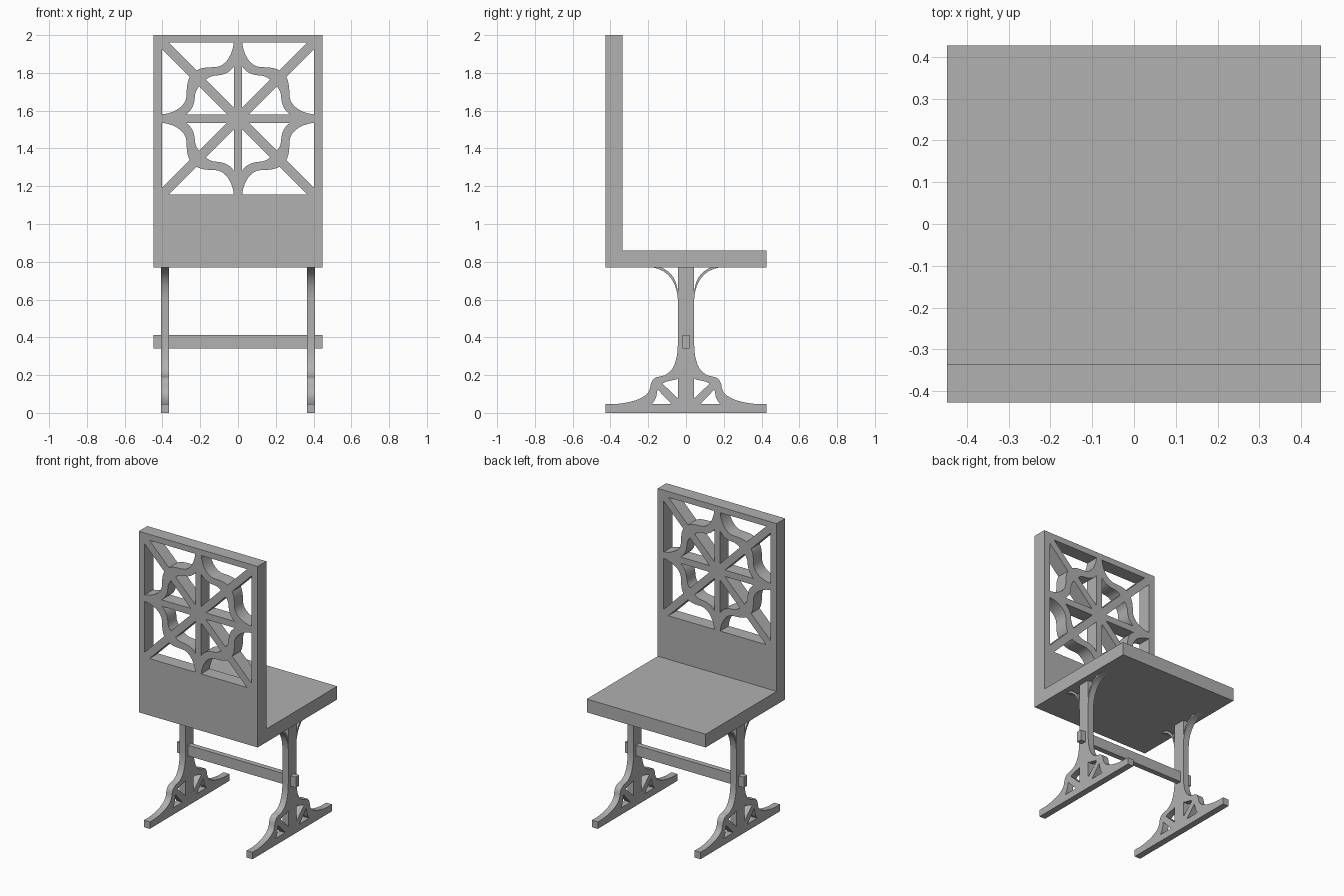
import bpy, bmesh, math
from mathutils import Matrix, Vector
from mathutils.geometry import interpolate_bezier

cube = bpy.data.objects.get("Cube")
if cube:
    bpy.data.objects.remove(cube)

grey = bpy.data.materials.new("plain grey")
grey.use_nodes = True
COLOUR = (0.44, 0.44, 0.44, 1)
grey.diffuse_color = COLOUR
grey.node_tree.nodes["Principled BSDF"].inputs["Base Color"].default_value = COLOUR

FRONT_PLANE = Matrix(((1, 0, 0), (0, 0, 1), (0, 1, 0)))   # (u, v, depth) -> x, z, y
SIDE_PLANE = Matrix(((0, 0, 1), (1, 0, 0), (0, 1, 0)))    # (u, v, depth) -> y, z, x


def link(name, bm):
    bmesh.ops.recalc_face_normals(bm, faces=bm.faces)
    mesh = bpy.data.meshes.new(name)
    bm.to_mesh(mesh)
    bm.free()
    mesh.materials.append(grey)
    ob = bpy.data.objects.new(name, mesh)
    bpy.context.collection.objects.link(ob)
    return ob


def box(name, x, y, z):
    bm = bmesh.new()
    bmesh.ops.create_cube(bm, size=1)
    for v in bm.verts:
        v.co = [lo + (c + 0.5) * (hi - lo) for c, (lo, hi) in zip(v.co, (x, y, z))]
    return link(name, bm)


def curve(*pts, n=8):
    """Chain of cubic curves: end, handle, handle, end, handle, handle, end..."""
    out = []
    for i in range(0, len(pts) - 1, 3):
        a, h, k, b = (Vector((*p, 0)) for p in pts[i:i + 4])
        out += [(p.x, p.y) for p in interpolate_bezier(a, h, k, b, n)][bool(i):]
    return out


def fretwork(name, loops, depth, plane, offset):
    """Extrude an outline with holes into a flat plate."""
    data = bpy.data.curves.new(name, "CURVE")
    data.dimensions = "2D"
    data.fill_mode = "BOTH"
    data.extrude = depth / 2
    for loop in loops:
        spline = data.splines.new("POLY")
        spline.points.add(len(loop) - 1)
        for point, (u, v) in zip(spline.points, loop):
            point.co = (u, v, 0, 1)
        spline.use_cyclic_u = True
    temp = bpy.data.objects.new(name, data)
    bpy.context.collection.objects.link(temp)
    graph = bpy.context.evaluated_depsgraph_get()
    mesh = bpy.data.meshes.new_from_object(temp.evaluated_get(graph))
    bm = bmesh.new()
    bm.from_mesh(mesh)
    bpy.data.objects.remove(temp)
    bpy.data.curves.remove(data)
    bpy.data.meshes.remove(mesh)
    bmesh.ops.remove_doubles(bm, verts=bm.verts, dist=0.0002)
    for v in bm.verts:
        v.co = plane @ v.co + Vector(offset)
    for f in bm.faces:
        f.smooth = True
    ob = link(name, bm)
    ob.data.set_sharp_from_angle(angle=math.radians(30))
    return ob


# Seat slab
W, D = 0.447, 0.427
BACK = -0.335
box("seat", (-W, W), (BACK, D), (0.77, 0.86))

# Backrest: a web of eight spokes and a scalloped ring, one octant mirrored
BAR, DIAG, OPEN, MID = 0.022, 0.035, 0.402, 1.558
inner = [(BAR, BAR + DIAG)] + curve(
    (BAR, 0.276), (0.045, 0.24), (0.08, 0.23), (0.12, 0.228),
    (0.14, 0.226), (0.157, 0.218), (0.17, 0.17 + DIAG))
outer = [(OPEN - DIAG, OPEN)] + curve(
    (BAR, OPEN), (0.03, 0.33), (0.07, 0.272), (0.125, 0.272),
    (0.16, 0.272), (0.195, 0.27), (0.22, 0.22 + DIAG))
loops = [[(-W, 0.77), (W, 0.77), (W, 2), (-W, 2)]]
for hole in (inner, outer):
    for sx in (-1, 1):
        for sz in (-1, 1):
            loops.append([(sx * u, MID + sz * v) for u, v in hole])
            loops.append([(sx * v, MID + sz * u) for u, v in hole])
fretwork("backrest", loops, BACK + D, FRONT_PLANE, (0, (BACK - D) / 2, 0))

# Trestle legs: half outline from foot to bracket, mirrored front to back
POST, FOOT, TOP = 0.043, 0.047, 0.772
half = [(D, 0), (D, FOOT)]
half += curve((0.37, FOOT), (0.28, 0.055), (0.2, 0.08), (0.19, 0.13),
              (0.186, 0.17), (0.17, 0.19), (0.14, 0.192),
              (0.07, 0.2), (POST, 0.27), (POST, 0.37))
half += curve((POST, 0.6), (0.048, 0.7), (0.1, 0.76), (0.185, TOP))
half += curve((0.135, TOP), (0.08, 0.75), (0.05, 0.71), (POST, 0.64))
half += [(POST, TOP)]
upper = [(POST, 0.077)] + curve(
    (POST, 0.182), (0.06, 0.17), (0.105, 0.172), (0.125, 0.155))
lower = [(0.077, FOOT)] + curve(
    (0.18, FOOT), (0.16, 0.07), (0.155, 0.09), (0.151, 0.125))
loops = [half + [(-u, v) for u, v in reversed(half)]]
for hole in (upper, lower):
    for s in (-1, 1):
        loops.append([(s * u, v) for u, v in hole])
for side, s in (("left", 1), ("right", -1)):
    fretwork(side + "_leg", loops, 0.044, SIDE_PLANE, (s * 0.386, 0, 0))

# Stretcher rail through both legs
box("stretcher", (-W, W), (-0.018, 0.018), (0.34, 0.412))
